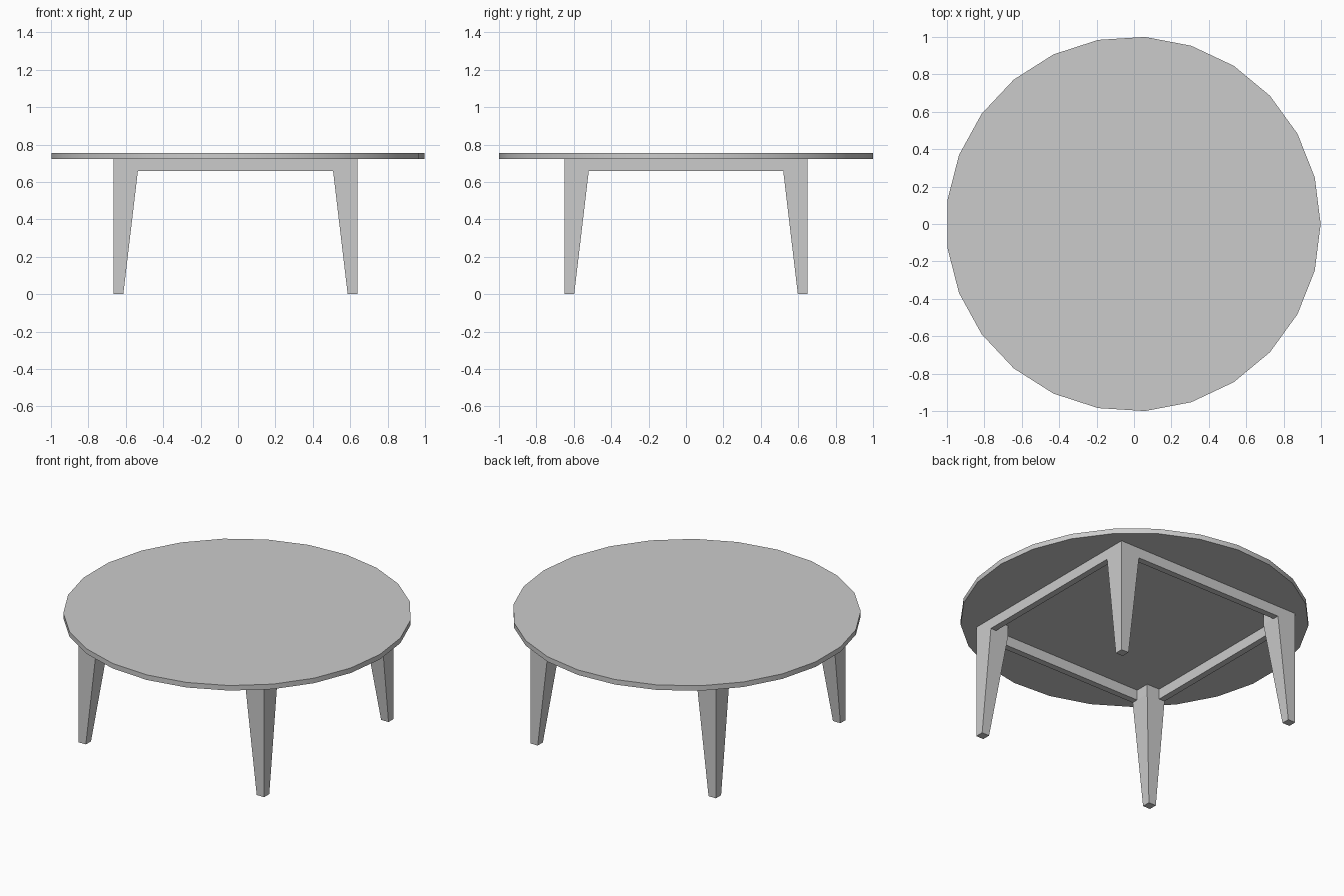
import bpy, bmesh, math

if "Cube" in bpy.data.objects:
    bpy.data.objects.remove(bpy.data.objects["Cube"])

CX = -0.0135                 # centre of the leg frame
HX, HY = 0.652, 0.65         # half extents of the leg frame
LEG, FOOT = 0.13, 0.052      # leg width at top and at floor
RAIL = 0.04                  # rail thickness
Z_RAIL, Z_TOP, Z_MAX = 0.658, 0.723, 0.755
SIDES, RADIUS = 25, 1.002


def loft(name, rings):
    """Closed solid through a stack of rings with equal point counts."""
    bm = bmesh.new()
    loops = [[bm.verts.new(p) for p in ring] for ring in rings]
    n = len(loops[0])
    bm.faces.new(loops[0])
    bm.faces.new(loops[-1])
    for a, b in zip(loops, loops[1:]):
        for i in range(n):
            j = (i + 1) % n
            bm.faces.new((a[i], a[j], b[j], b[i]))
    bmesh.ops.recalc_face_normals(bm, faces=bm.faces[:])
    mesh = bpy.data.meshes.new(name)
    bm.to_mesh(mesh)
    bm.free()
    obj = bpy.data.objects.new(name, mesh)
    bpy.context.collection.objects.link(obj)
    return obj


def rect(x0, x1, y0, y1, z):
    return [(x0, y0, z), (x1, y0, z), (x1, y1, z), (x0, y1, z)]


# Round 25-sided top
def disc(z):
    return [(RADIUS * math.cos(math.tau * i / SIDES) - 0.004,
             RADIUS * math.sin(math.tau * i / SIDES), z) for i in range(SIDES)]


top = loft("table_top", [disc(Z_TOP), disc(Z_MAX)])
bpy.context.view_layer.objects.active = top
top.select_set(True)
bpy.ops.object.shade_smooth_by_angle(angle=math.radians(30))

# Legs: straight outside faces, inside faces taper below the rails
for sx, x_name in ((-1, "left"), (1, "right")):
    for sy, y_name in ((-1, "front"), (1, "back")):
        x, y = CX + sx * HX, sy * HY
        loft(f"{y_name}_{x_name}_leg",
             [rect(x, x - sx * w, y, y - sy * w, z)
              for w, z in ((FOOT, 0), (LEG, Z_RAIL), (LEG, Z_TOP))])

# Rails between the legs, flush with their outside faces
for s, x_name, y_name in ((-1, "left", "front"), (1, "right", "back")):
    y = s * HY
    loft(f"{y_name}_rail",
         [rect(CX - HX + LEG, CX + HX - LEG, y, y - s * RAIL, z)
          for z in (Z_RAIL, Z_TOP)])
    x = CX + s * HX
    loft(f"{x_name}_rail",
         [rect(x, x - s * RAIL, -HY + LEG, HY - LEG, z)
          for z in (Z_RAIL, Z_TOP)])
